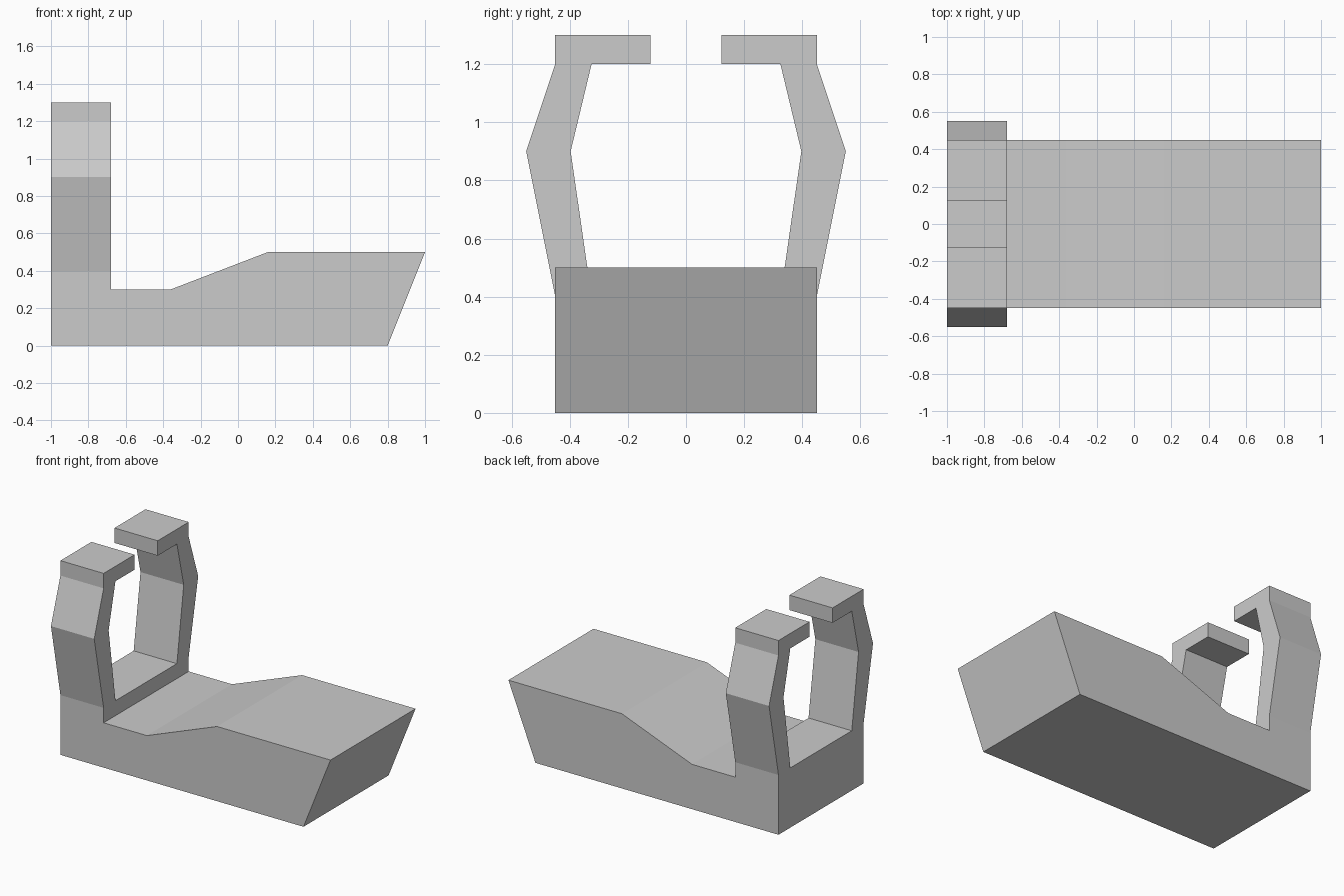
import bpy

if "Cube" in bpy.data.objects:
    bpy.data.objects.remove(bpy.data.objects["Cube"])

grey = bpy.data.materials.new("plain_grey")
grey.diffuse_color = (0.6, 0.6, 0.6, 1)
grey.use_nodes = True
grey.node_tree.nodes["Principled BSDF"].inputs["Base Color"].default_value = grey.diffuse_color


def prism(name, a, b):
    """Solid between two matching outlines."""
    n = len(a)
    faces = [tuple(range(n)), tuple(range(2 * n - 1, n - 1, -1))]
    faces += [(i, i + n, (i + 1) % n + n, (i + 1) % n) for i in range(n)]
    mesh = bpy.data.meshes.new(name)
    mesh.from_pydata(a + b, [], faces)
    mesh.materials.append(grey)
    obj = bpy.data.objects.new(name, mesh)
    bpy.context.collection.objects.link(obj)
    return obj


# Body: side profile with rear step, ramp and slanted nose
side = [(-1, 0), (0.8, 0), (1, 0.5), (0.16, 0.5), (-0.36, 0.3),
        (-0.68, 0.3), (-0.68, 0.4), (-1, 0.4)]
prism("body", [(x, -0.45, z) for x, z in side], [(x, 0.45, z) for x, z in side])

# Hooked arms: bent profile, mirrored left and right
arm = [(0.325, 0.4), (0.45, 0.4), (0.55, 0.9), (0.45, 1.2), (0.45, 1.3),
       (0.122, 1.3), (0.122, 1.2), (0.325, 1.2), (0.397, 0.9)]
for name, s in (("left_arm", 1), ("right_arm", -1)):
    pts = arm[::s]
    prism(name, [(-0.68, s * y, z) for y, z in pts][::-1],
          [(-1, s * y, z) for y, z in pts][::-1])
